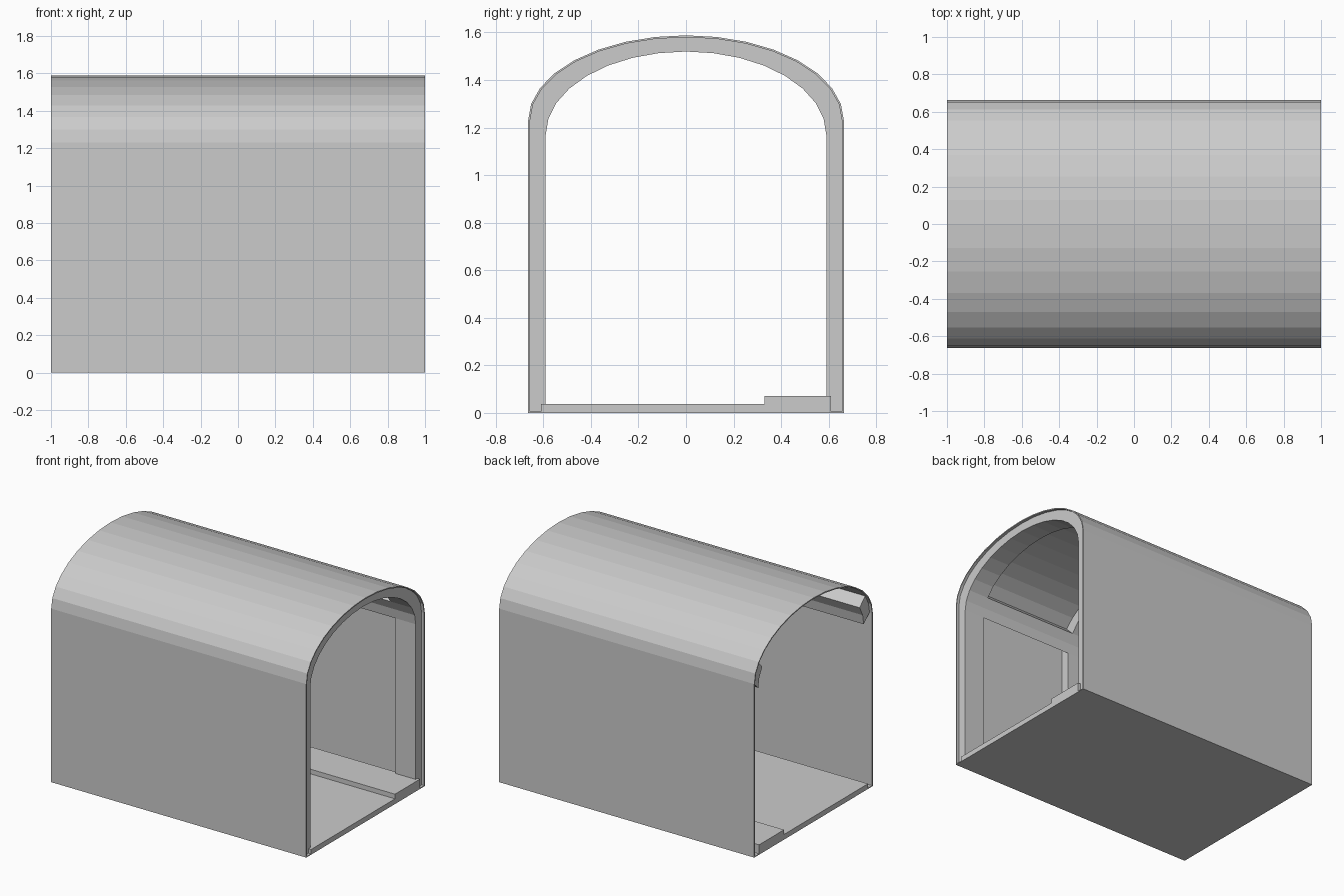
import bpy, bmesh
from math import sin, cos, pi

if "Cube" in bpy.data.objects:
    bpy.data.objects.remove(bpy.data.objects["Cube"])

OUTER = (0.664, 1.23, 0.358)   # half width, spring height, rise
SKIN = (0.656, 1.23, 0.350)
INNER = (0.59, 1.17, 0.35)
SEG = 16


def arc(shape, first=0, last=SEG):
    """Points (y, z) along the vault, from the +y side to the -y side."""
    w, base, rise = shape
    return [(w * cos(pi * i / SEG), base + rise * sin(pi * i / SEG))
            for i in range(first, last + 1)]


def arch(shape, foot):
    w = shape[0]
    return [(w, foot)] + arc(shape) + [(-w, foot)]


def extrude(name, outline, x0, x1):
    """Extrude a closed (y, z) outline along x."""
    bm = bmesh.new()
    face = bm.faces.new([bm.verts.new((x0, y, z)) for y, z in outline])
    moved = bmesh.ops.extrude_face_region(bm, geom=[face])["geom"]
    bmesh.ops.translate(bm, vec=(x1 - x0, 0, 0),
                        verts=[v for v in moved if isinstance(v, bmesh.types.BMVert)])
    bmesh.ops.recalc_face_normals(bm, faces=bm.faces)
    mesh = bpy.data.meshes.new(name)
    bm.to_mesh(mesh)
    bm.free()
    obj = bpy.data.objects.new(name, mesh)
    bpy.context.collection.objects.link(obj)
    return obj


# Thin outer skin of walls and vault
extrude("outer_shell", arch(OUTER, 0) + arch(SKIN, 0)[::-1], -1, 1)

# Arched ribs at the middle and the right end
for name, x0 in (("middle_rib", -0.08), ("end_rib", 0.82)):
    extrude(name, arch(SKIN, 0.005) + arch(INNER, 0.005)[::-1], x0, x0 + 0.16)

# Longitudinal beams where the walls meet the vault
beam = arc(SKIN, 0, 2) + arc(INNER, 0, 2)[::-1]
extrude("back_beam", beam, -0.98, 0.98)
extrude("front_beam", [(-y, z) for y, z in beam], -0.98, 0.98)

# Base plate, and floor with a raised walkway along the back
extrude("base_plate", [(-0.656, 0), (0.656, 0), (0.656, 0.006), (-0.656, 0.006)], -1, 1)
extrude("floor", [(-0.61, 0.006), (0.61, 0.006), (0.61, 0.07), (0.33, 0.07),
                  (0.33, 0.037), (-0.61, 0.037)], -1, 1)
